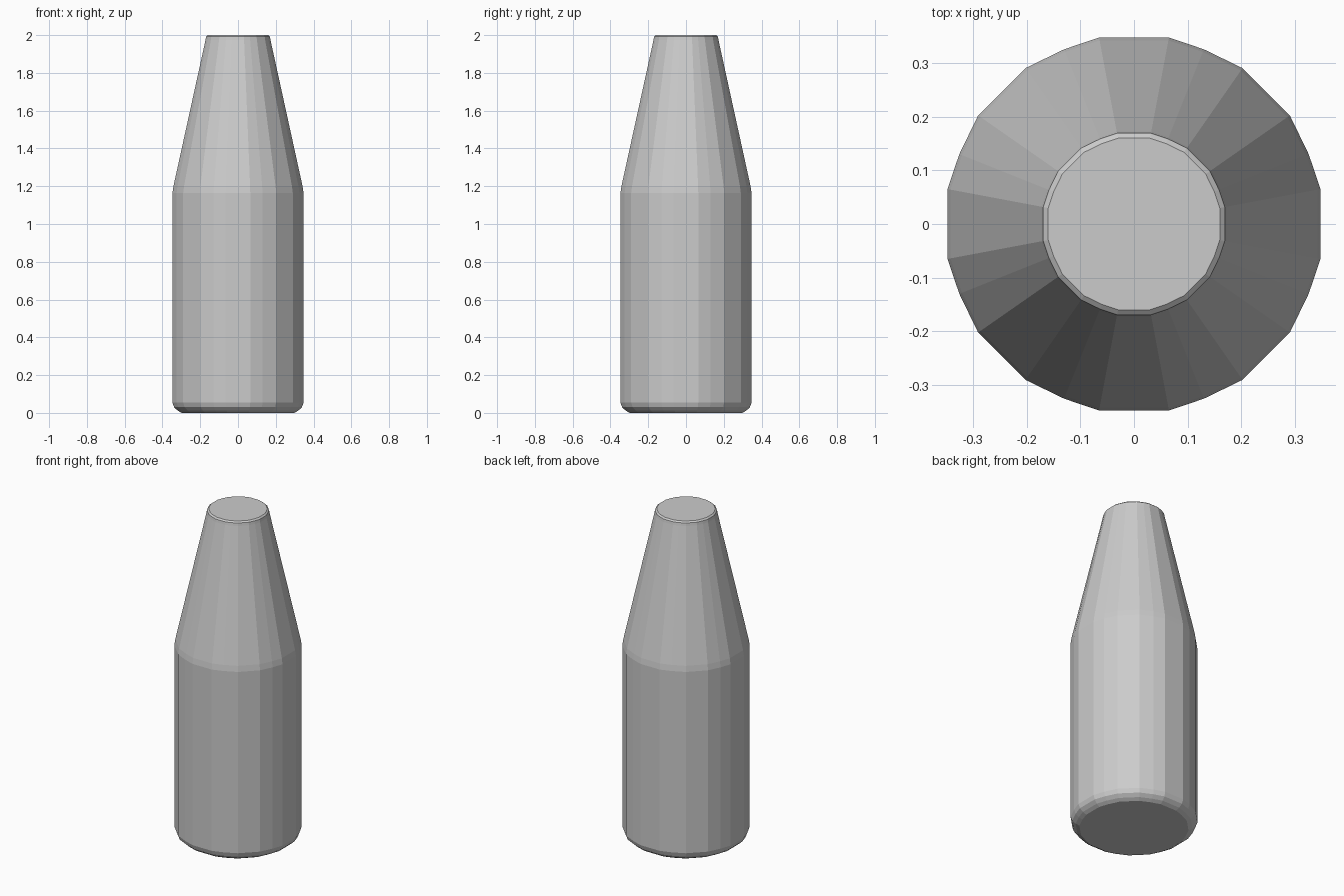
import bpy
import bmesh

default = bpy.data.objects.get("Cube")
if default:
    bpy.data.objects.remove(default, do_unlink=True)

# Plain grey material
grey = bpy.data.materials.new("plain grey")
grey.use_nodes = True
colour = (0.6, 0.6, 0.6, 1)
grey.diffuse_color = colour
grey.node_tree.nodes["Principled BSDF"].inputs["Base Color"].default_value = colour

# Faceted cross-section: one quarter, turned four times
quarter = [(0.347, 0.065), (0.325, 0.13), (0.29, 0.202),
           (0.202, 0.29), (0.13, 0.325), (0.065, 0.347)]
section = []
for turn in range(4):
    section += quarter
    quarter = [(-y, x) for x, y in quarter]

# Profile of height and scale: rounded foot, straight body, shoulder, neck, rim
profile = [(0, 0.86), (0.012, 0.92), (0.03, 0.975), (0.055, 1),
           (1.165, 1), (1.2, 0.985), (1.975, 0.495), (1.992, 0.487), (2, 0.46)]

bm = bmesh.new()
rings = [[bm.verts.new((x * s, y * s, z)) for x, y in section] for z, s in profile]
for low, high in zip(rings, rings[1:]):
    for i in range(len(section)):
        j = (i + 1) % len(section)
        bm.faces.new((low[i], low[j], high[j], high[i]))
bm.faces.new(rings[0][::-1])
bm.faces.new(rings[-1])

mesh = bpy.data.meshes.new("bottle")
bm.to_mesh(mesh)
bm.free()
mesh.materials.append(grey)
bottle = bpy.data.objects.new("bottle", mesh)
bpy.context.collection.objects.link(bottle)
